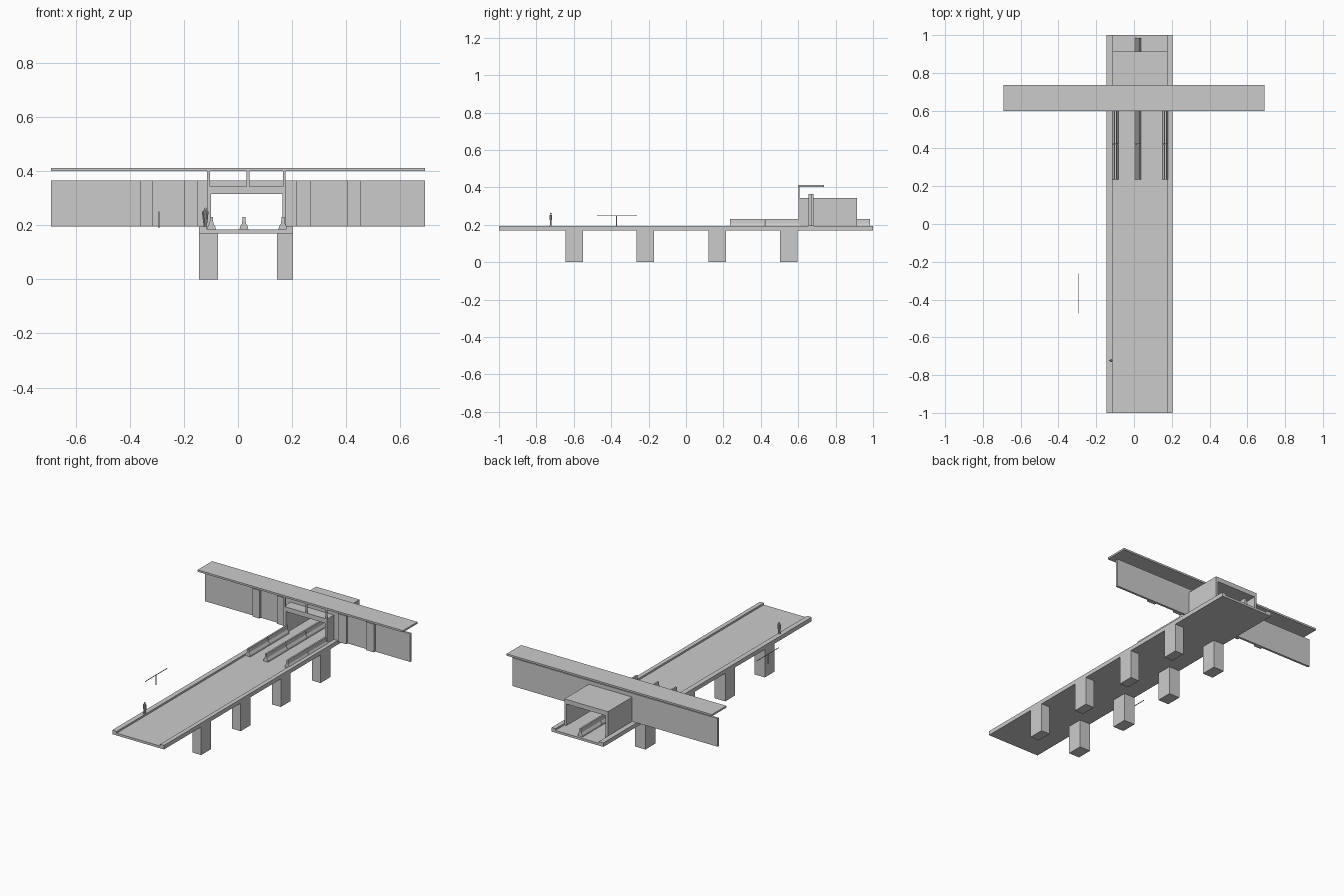
import bpy, bmesh
from mathutils import Vector

if "Cube" in bpy.data.objects:
    bpy.data.objects.remove(bpy.data.objects["Cube"])


def mesh_object(name, bm):
    bmesh.ops.recalc_face_normals(bm, faces=bm.faces)
    me = bpy.data.meshes.new(name)
    bm.to_mesh(me)
    bm.free()
    ob = bpy.data.objects.new(name, me)
    bpy.context.collection.objects.link(ob)
    return ob


def box(name, x, y, z):
    bm = bmesh.new()
    bmesh.ops.create_cube(bm, size=1)
    for v in bm.verts:
        v.co = Vector([(r[0] + r[1]) / 2 + c * (r[1] - r[0]) for c, r in zip(v.co, (x, y, z))])
    return mesh_object(name, bm)


def extrude_y(name, profile, y0, y1):
    """Extrude an (x, z) outline along y."""
    bm = bmesh.new()
    face = bm.faces.new([bm.verts.new((x, y0, z)) for x, z in profile])
    ext = bmesh.ops.extrude_face_region(bm, geom=[face])
    verts = [g for g in ext["geom"] if isinstance(g, bmesh.types.BMVert)]
    bmesh.ops.translate(bm, verts=verts, vec=(0, y1 - y0, 0))
    return mesh_object(name, bm)


def cone(name, loc, r1, r2, depth, sides=8):
    bm = bmesh.new()
    bmesh.ops.create_cone(bm, cap_ends=True, segments=sides, radius1=r1, radius2=r2, depth=depth)
    bmesh.ops.translate(bm, verts=bm.verts, vec=loc)
    return mesh_object(name, bm)


L, R = -0.145, 0.203          # deck sides
TL, TR = -0.115, 0.177        # tunnel sides
ROAD, CURB = 0.184, 0.195     # road and kerb heights

# Bridge deck with raised kerbs
extrude_y("bridge_deck", [(L, 0.17), (R, 0.17), (R, CURB), (TR, CURB), (TR, ROAD),
                          (TL, ROAD), (TL, CURB), (L, CURB)], -1, 1)

# Paired piers
for i, y in enumerate((-0.597, -0.217, 0.168, 0.549)):
    box(f"pier_left_{i}", (L, -0.074), (y - 0.047, y + 0.047), (0, 0.17))
    box(f"pier_right_{i}", (0.145, R), (y - 0.047, y + 0.047), (0, 0.17))

# Gate tunnel, open at both ends
extrude_y("gate_tunnel", [(TL, ROAD), (-0.1, ROAD), (-0.1, 0.315), (0.164, 0.315),
                          (0.164, ROAD), (TR, ROAD), (TR, 0.343), (TL, 0.343)], 0.602, 0.914)

# Long wall on both sides of the tunnel, joined above it
box("wall_left", (-0.69, TL), (0.668, 0.681), (CURB, 0.366))
box("wall_right", (TR, 0.69), (0.668, 0.681), (CURB, 0.366))
box("wall_lintel", (TL, TR), (0.668, 0.681), (0.343, 0.366))
for i, (a, b) in enumerate(((-0.36, -0.314), (-0.197, -0.15), (0.215, 0.27), (0.402, 0.455))):
    box(f"wall_pilaster_{i}", (a, b), (0.655, 0.668), (CURB, 0.366))

# Flat roof on slim posts
box("roof_slab", (-0.69, 0.69), (0.598, 0.737), (0.401, 0.412))
for i, x in enumerate((-0.109, 0.037, 0.171)):
    box(f"roof_post_{i}", (x - 0.005, x + 0.005), (0.602, 0.608), (0.343, 0.401))

# Road barriers with flared feet, laid in segments
half = [(0.016, ROAD), (0.015, 0.194), (0.007, 0.207), (0.005, 0.231)]
for name, x, count in (("left", -0.098, 2), ("middle", 0.022, 4), ("right", 0.166, 2)):
    outline = [(x + dx, z) for dx, z in half] + [(x - dx, z) for dx, z in reversed(half)]
    for i in range(count):
        y = 0.235 + i * 0.188
        extrude_y(f"barrier_{name}_{i}", outline, y, y + 0.186)

# Standing figure on the kerb
fx, fy = -0.121, -0.723
for side in (-1, 1):
    cone(f"figure_leg_{side}", (fx + side * 0.004, fy, 0.212), 0.003, 0.004, 0.034)
    box(f"figure_shoe_{side}", (fx + side * 0.004 - 0.003, fx + side * 0.004 + 0.003),
        (fy - 0.008, fy + 0.003), (CURB, 0.199))
    cone(f"figure_arm_{side}", (fx + side * 0.009, fy, 0.236), 0.0015, 0.0025, 0.03)
cone("figure_torso", (fx, fy, 0.24), 0.006, 0.008, 0.027)
bm = bmesh.new()
bmesh.ops.create_uvsphere(bm, u_segments=10, v_segments=6, radius=0.0055)
bmesh.ops.translate(bm, verts=bm.verts, vec=(fx, fy, 0.2595))
mesh_object("figure_head", bm)

# Thin T-shaped marker beside the bridge
box("marker_bar", (-0.2935, -0.2905), (-0.475, -0.262), (0.248, 0.251))
box("marker_stem", (-0.2935, -0.2905), (-0.373, -0.370), (0.19, 0.248))
